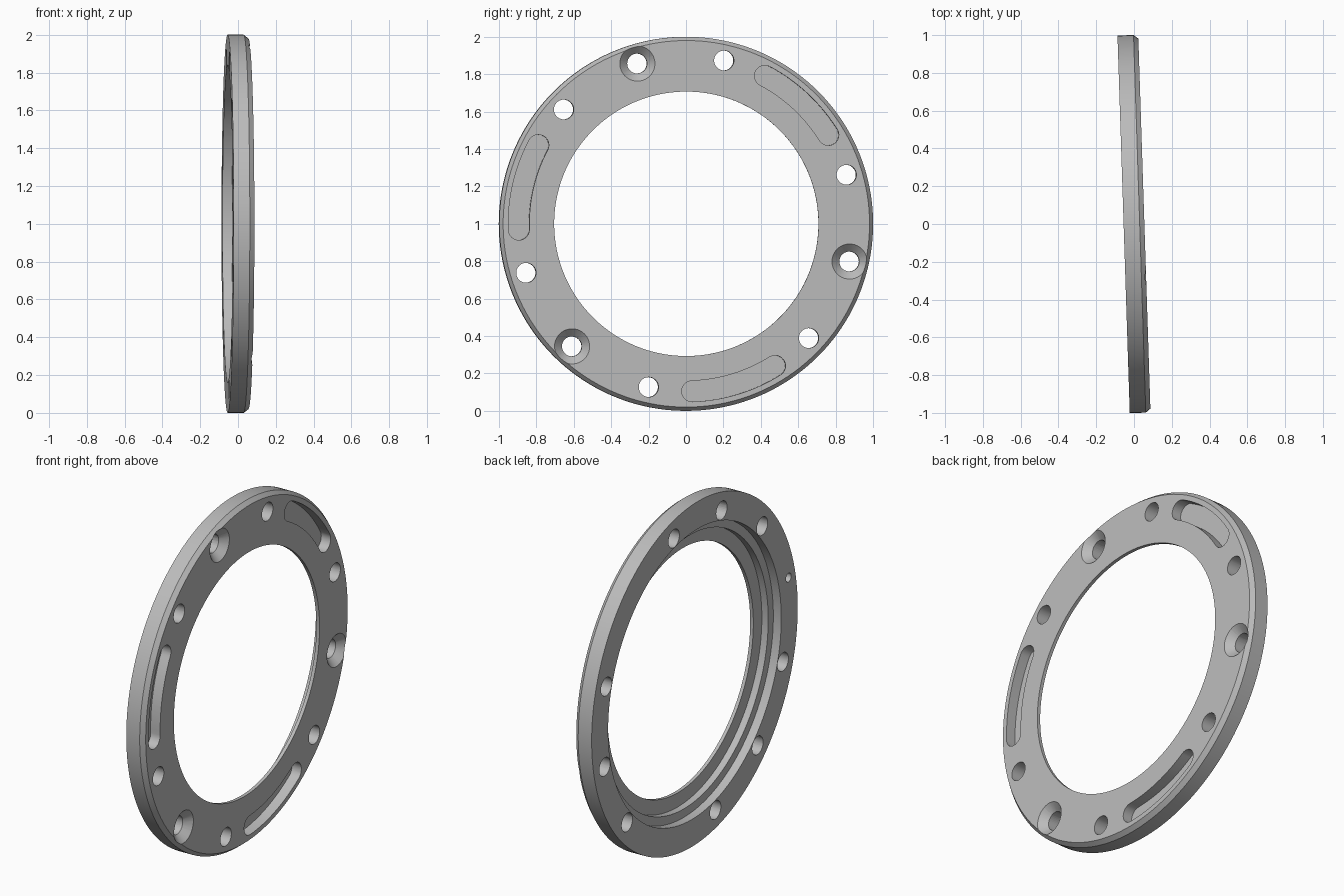
import bpy, bmesh
from math import sin, cos, pi, radians
from mathutils import Matrix, Vector

cube = bpy.data.objects.get("Cube")
if cube:
    bpy.data.objects.remove(cube, do_unlink=True)

HALF = 0.055        # half thickness of the ring
BOLT_R = 0.896      # radius of the hole circle
START = 17          # angle of the first hole, degrees

metal = bpy.data.materials.new("grey_metal")
metal.use_nodes = True
metal.diffuse_color = (0.5, 0.5, 0.5, 1)
metal.node_tree.nodes["Principled BSDF"].inputs["Base Color"].default_value = (0.5, 0.5, 0.5, 1)


def make_object(name, bm):
    bmesh.ops.recalc_face_normals(bm, faces=bm.faces)
    mesh = bpy.data.meshes.new(name)
    bm.to_mesh(mesh)
    bm.free()
    mesh.materials.append(metal)
    obj = bpy.data.objects.new(name, mesh)
    bpy.context.collection.objects.link(obj)
    return obj


def lathe(name, profile, steps):
    """Turn a closed (radius, height) outline around z."""
    bm = bmesh.new()
    rings = []
    for i in range(steps):
        a = 2 * pi * i / steps
        rings.append([bm.verts.new((r * cos(a), r * sin(a), h)) for r, h in profile])
    for i, ring in enumerate(rings):
        after = rings[(i + 1) % steps]
        for j in range(len(profile)):
            k = (j + 1) % len(profile)
            bm.faces.new((ring[j], after[j], after[k], ring[k]))
    return make_object(name, bm)


def drills(name, angles, radius, r_low, r_high, low, high):
    """Round or tapered cutters placed on a circle."""
    bm = bmesh.new()
    for deg in angles:
        a = radians(deg)
        spot = Matrix.Translation((radius * cos(a), radius * sin(a), (low + high) / 2))
        bmesh.ops.create_cone(bm, cap_ends=True, segments=40, radius1=r_low,
                              radius2=r_high, depth=high - low, matrix=spot)
    return make_object(name, bm)


def slots(name, angles, spread, half_width, low, high):
    """Curved slot cutters with round ends."""
    bm = bmesh.new()
    for deg in angles:
        a0, a1 = radians(deg - spread), radians(deg + spread)
        steps = 16
        outline = []
        for side, first, last in ((half_width, a0, a1), (-half_width, a1, a0)):
            for i in range(steps + 1):
                a = first + (last - first) * i / steps
                outline.append(Vector((cos(a), sin(a), 0)) * (BOLT_R + side))
            # round cap at the end of this side
            centre = Vector((cos(last), sin(last), 0)) * BOLT_R
            for i in range(1, 12):
                t = last + pi * i / 12 + (0 if side > 0 else pi)
                outline.append(centre + Vector((cos(t), sin(t), 0)) * half_width)
        face = bm.faces.new([bm.verts.new((p.x, p.y, low)) for p in outline])
        top = bmesh.ops.extrude_face_region(bm, geom=[face])["geom"]
        bmesh.ops.translate(bm, vec=(0, 0, high - low),
                            verts=[v for v in top if isinstance(v, bmesh.types.BMVert)])
    return make_object(name, bm)


# Ring body with a bevelled rim and a stepped recess behind
ring = lathe("flange_ring", [
    (0.707, HALF), (0.98, HALF), (1.0, HALF - 0.025), (1.0, -HALF),
    (0.84, -HALF), (0.84, -0.005), (0.79, -0.005), (0.79, 0.035), (0.707, 0.035),
], 160)

# Cutters: through holes, countersinks, curved pockets and a blind pin hole
sunk = [START + 90 + 120 * i for i in range(3)]
plain = [START + 60 * i for i in range(6)]
pockets = [START + 30 + 120 * i for i in range(3)]
cutters = [
    drills("through_hole_cutter", plain + sunk, BOLT_R, 0.053, 0.053, -0.2, 0.2),
    drills("countersink_cutter", sunk, BOLT_R, 0.052, 0.104, HALF - 0.042, HALF + 0.01),
    slots("pocket_cutter", pockets, 15, 0.056, HALF - 0.06, HALF + 0.05),
    drills("pin_hole_cutter", pockets[1:2], 0.935, 0.026, 0.026, -0.2, -HALF + 0.03),
]
bpy.ops.object.select_all(action="DESELECT")
bpy.context.view_layer.objects.active = ring
ring.select_set(True)
for cutter in cutters:
    cutter.hide_render = True
    mod = ring.modifiers.new(cutter.name, "BOOLEAN")
    mod.operation = "DIFFERENCE"
    mod.solver = "EXACT"
    mod.object = cutter
    bpy.ops.object.modifier_apply(modifier=mod.name)
    bpy.data.objects.remove(cutter, do_unlink=True)

bpy.ops.object.shade_smooth_by_angle(angle=radians(25))

# Stand the ring on its rim, turned slightly about the vertical
stand = Matrix(((0, 0, 1, 0), (1, 0, 0, 0), (0, 1, 0, 0), (0, 0, 0, 1)))
ring.matrix_world = Matrix.Translation((0, 0, 1)) @ Matrix.Rotation(0.0325, 4, "Z") @ stand
